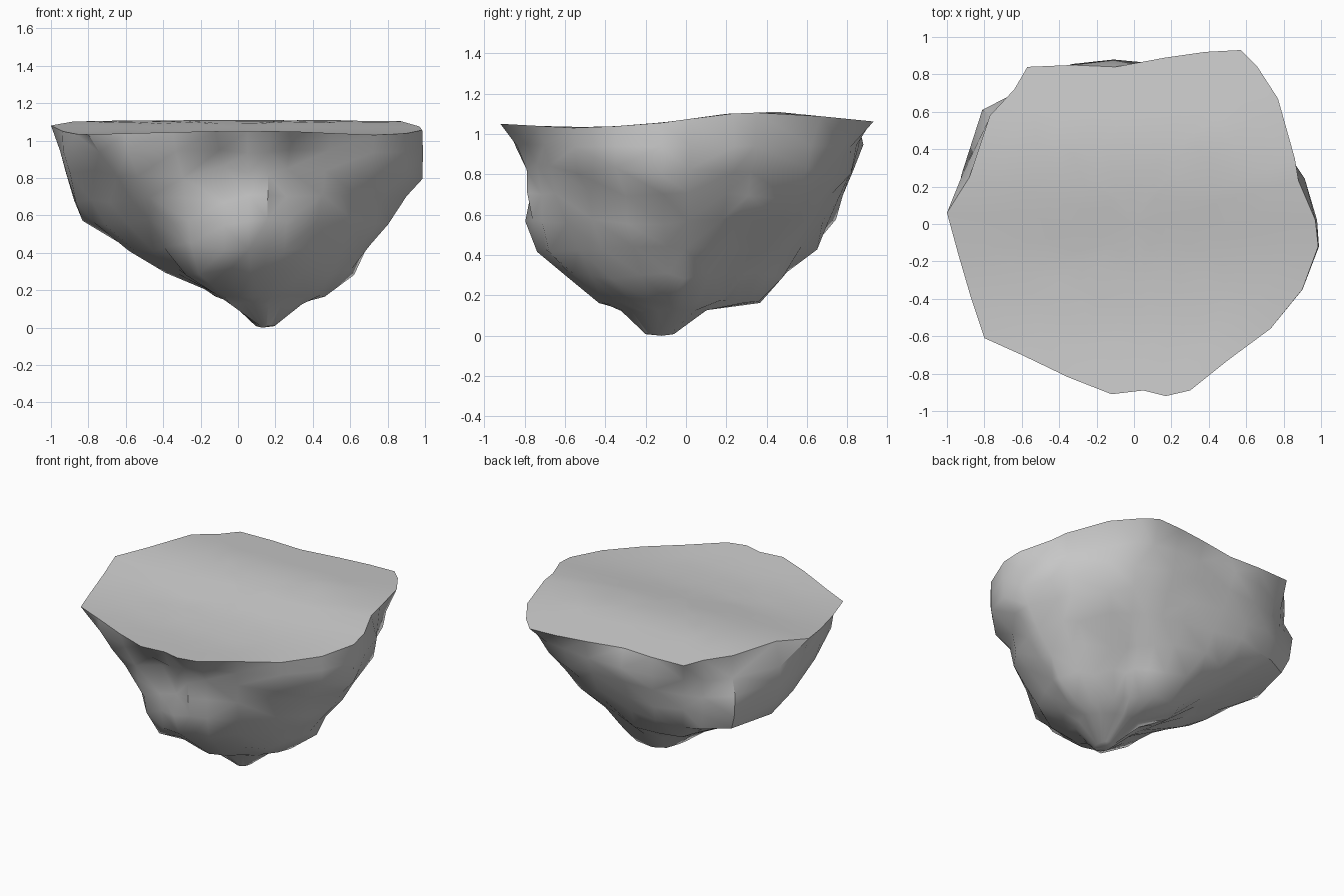
import bpy, bmesh, math, random
from mathutils import Vector

if "Cube" in bpy.data.objects:
    bpy.data.objects.remove(bpy.data.objects["Cube"])

random.seed(11)
CX, CY = 0.1, -0.05

# Outline of the flat top, counter-clockwise
rim = [(0.97, 0.02), (0.88, 0.23), (0.86, 0.35), (0.77, 0.67), (0.66, 0.84), (0.57, 0.93),
       (0.38, 0.92), (0.17, 0.89), (-0.1, 0.84), (-0.33, 0.85), (-0.57, 0.84), (-0.64, 0.72),
       (-0.77, 0.58), (-0.88, 0.25), (-1.0, 0.06), (-0.94, -0.16), (-0.87, -0.4), (-0.8, -0.61),
       (-0.6, -0.7), (-0.35, -0.82), (-0.12, -0.91), (0.05, -0.89), (0.17, -0.92), (0.3, -0.89),
       (0.5, -0.73), (0.73, -0.56), (0.9, -0.35), (0.985, -0.12)]

# Rock slices: height and radius every 30 degrees from +x
slices = [
    (0.94, [.89, .84, .98, .89, 1.02, 1.09, 1.05, 1.0, .85, .79, .75, .83]),
    (0.82, [.87, .81, .92, .86, 1.0, 1.13, 1.01, .90, .79, .75, .72, .82]),
    (0.69, [.79, .75, .83, .80, .95, 1.12, .94, .77, .75, .74, .68, .70]),
    (0.56, [.71, .65, .70, .73, .88, 1.10, .85, .67, .73, .73, .64, .65]),
    (0.43, [.62, .54, .53, .65, .76, .76, .67, .57, .69, .69, .57, .58]),
    (0.30, [.52, .42, .41, .54, .57, .50, .47, .43, .60, .54, .47, .49]),
    (0.17, [.37, .30, .30, .43, .42, .22, .20, .21, .36, .38, .34, .36]),
    (0.13, [.25, .20, .15, .15, .15, .12, .12, .14, .27, .28, .26, .27]),
]

# Chips and ledges: position, reach, outward push, lift
chips = [((.33, -.75, .83), .17, -.08, .05), ((-.1, -.80, .83), .16, -.05, .05),
         ((.55, -.62, .72), .16, .05, .02), ((-.6, -.45, .66), .16, .05, -.04),
         ((.93, -.18, .80), .17, .06, -.02)]


def top_z(y):
    pts = [(-1, 1.055), (-.55, 1.03), (-.2, 1.045), (.2, 1.10), (.45, 1.11), (1, 1.055)]
    for (a, za), (b, zb) in zip(pts, pts[1:]):
        if y <= b:
            return za + (zb - za) * (y - a) / (b - a)
    return 1.055


def radius(table, ang):
    f = (math.degrees(ang) % 360) / 30
    i, t = int(f) % 12, f % 1
    return table[i] * (1 - t) + table[(i + 1) % 12] * t


def chip(p):
    q = Vector(p)
    out = Vector((p[0] - CX, p[1] - CY, 0)).normalized()
    for c, reach, push, lift in chips:
        w = max(0, 1 - (Vector(p) - Vector(c)).length / reach)
        q += (out * push + Vector((0, 0, lift))) * w
    return q


bm = bmesh.new()
angles = [math.atan2(y - CY, x - CX) for x, y in rim]


def bridge(a, b):
    n = len(a)
    for i in range(n):
        j = (i + 1) % n
        bm.faces.new((a[i], b[i], b[j], a[j]))


# Top surface, rings from centre to rim
rings = [[bm.verts.new((x * s / 6, y * s / 6, top_z(y * s / 6))) for x, y in rim]
         for s in range(1, 7)]
centre = bm.verts.new((0, 0, top_z(0)))
for i in range(len(rim)):
    bm.faces.new((centre, rings[0][i], rings[0][(i + 1) % len(rim)]))
for a, b in zip(rings, rings[1:]):
    bridge(a, b)

# Craggy underside
last = rings[-1]
for z, table in slices:
    ring = []
    k = 0.022 if .2 < z < .9 else 0.008
    for a in angles:
        r = radius(table, a) + random.uniform(-k, k)
        p = (CX + r * math.cos(a), CY + r * math.sin(a), z + random.uniform(-k, k))
        ring.append(bm.verts.new(chip(p)))
    bridge(last, ring)
    last = ring

# Blunt foot
foot = [bm.verts.new((.145 + .05 * math.cos(a), -.13 + .07 * math.sin(a), .008)) for a in angles]
bridge(last, foot)
tip = bm.verts.new((.13, -.12, 0))
for i in range(len(foot)):
    bm.faces.new((foot[i], tip, foot[(i + 1) % len(foot)]))

bmesh.ops.triangulate(bm, faces=bm.faces[:], quad_method='SHORT_EDGE')
bmesh.ops.recalc_face_normals(bm, faces=bm.faces[:])
mesh = bpy.data.meshes.new("floating_rock")
bm.to_mesh(mesh)
bm.free()
rock = bpy.data.objects.new("floating_rock", mesh)
bpy.context.collection.objects.link(rock)
bpy.context.view_layer.objects.active = rock
rock.select_set(True)
bpy.ops.object.shade_smooth_by_angle(angle=math.radians(40))
